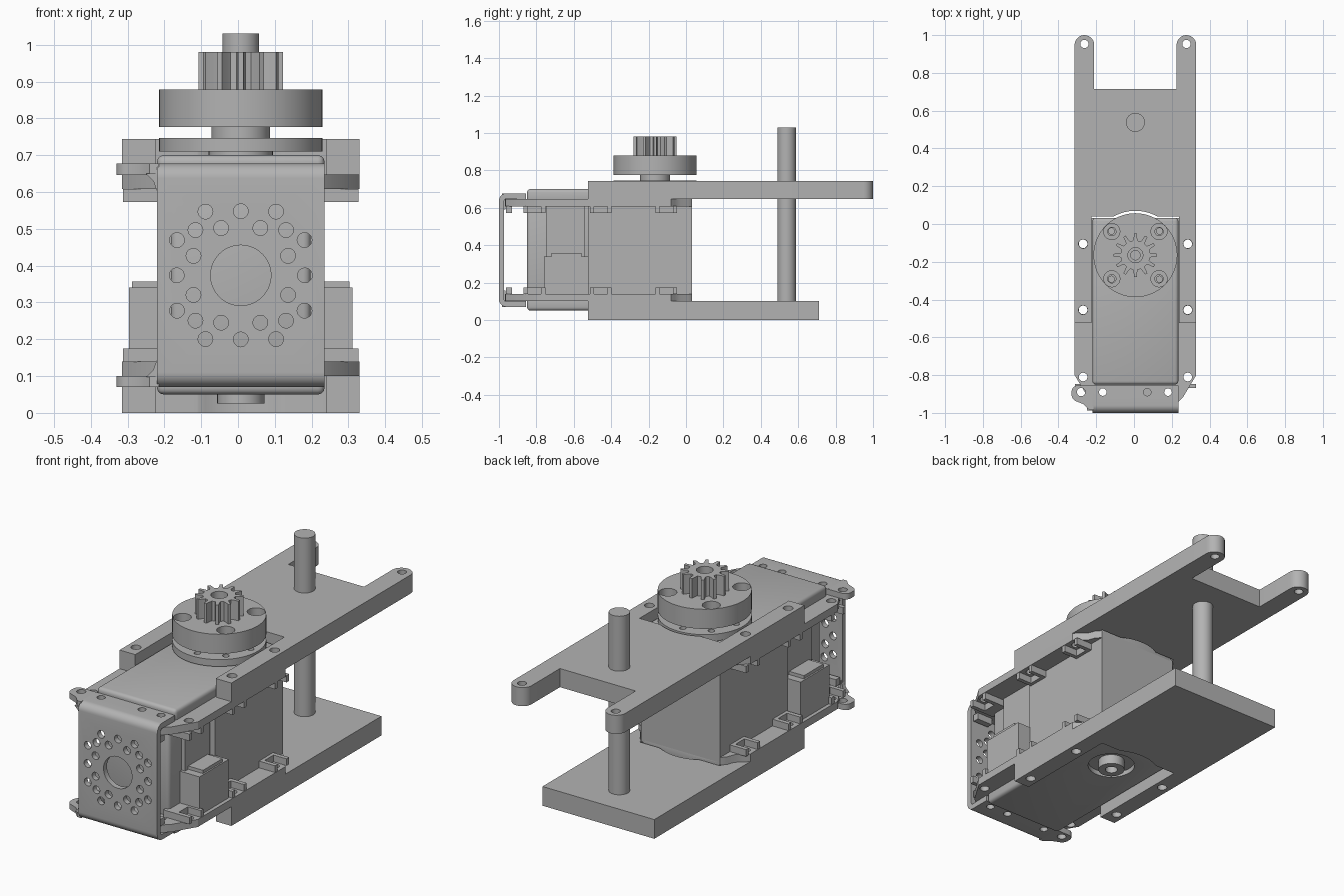
import bpy, bmesh, math

default = bpy.data.objects.get("Cube")
if default:
    bpy.data.objects.remove(default, do_unlink=True)

gray = bpy.data.materials.new("plain gray")
gray.use_nodes = True
COLOUR = (0.45, 0.45, 0.45, 1)
gray.diffuse_color = COLOUR
gray.node_tree.nodes["Principled BSDF"].inputs["Base Color"].default_value = COLOUR

CX, AY, MID = 0.0075, -0.165, 0.3735   # centre plane, drive axis, mid height
HALF = 0.2275                          # half width of the actuator body
PLACE = {"X": lambda u, v, w: (w, u, v),
         "Y": lambda u, v, w: (u, w, v),
         "Z": lambda u, v, w: (u, v, w)}


def circle(x, y, r, n=32):
    return [(x + r * math.cos(math.tau * i / n), y + r * math.sin(math.tau * i / n)) for i in range(n)]


def arc(x, y, r, a, b, n=8):
    return [(x + r * math.cos(math.radians(a + (b - a) * i / n)),
             y + r * math.sin(math.radians(a + (b - a) * i / n))) for i in range(n + 1)]


def rect(x0, x1, y0, y1):
    return [(x0, y0), (x1, y0), (x1, y1), (x0, y1)]


def mirrored(points):
    """Close a right-hand outline across the centre plane."""
    return [(CX + x, y) for x, y in points] + [(CX - x, y) for x, y in reversed(points)]


def solid(name, parts, bevel=0):
    """Extrude each (outline, low, high, axis) into one object."""
    bm = bmesh.new()
    for outline, lo, hi, axis in parts:
        place = PLACE[axis]
        a = [bm.verts.new(place(u, v, lo)) for u, v in outline]
        b = [bm.verts.new(place(u, v, hi)) for u, v in outline]
        bm.faces.new(a)
        bm.faces.new(b)
        for i in range(len(a)):
            j = (i + 1) % len(a)
            bm.faces.new((a[i], a[j], b[j], b[i]))
    bmesh.ops.recalc_face_normals(bm, faces=bm.faces)
    if bevel:
        bmesh.ops.bevel(bm, geom=bm.edges[:], offset=bevel, segments=3, profile=0.5, affect="EDGES")
    mesh = bpy.data.meshes.new(name)
    bm.to_mesh(mesh)
    bm.free()
    mesh.materials.append(gray)
    obj = bpy.data.objects.new(name, mesh)
    bpy.context.collection.objects.link(obj)
    return obj


def cut(obj, parts):
    """Subtract extruded shapes from an object."""
    cutter = solid("cutter", parts)
    cutter.hide_render = True
    mod = obj.modifiers.new("cut", "BOOLEAN")
    mod.operation, mod.solver, mod.object = "DIFFERENCE", "EXACT", cutter
    bpy.context.view_layer.update()
    result = bpy.data.meshes.new_from_object(obj.evaluated_get(bpy.context.evaluated_depsgraph_get()))
    obj.modifiers.clear()
    obj.data = result
    bpy.data.objects.remove(cutter, do_unlink=True)


def holes(points, r, lo=-1, hi=2, axis="Z"):
    return [(circle(x, y, r, 20), lo, hi, axis) for x, y in points]


SIDES = (-1, 1)
MOUNTS = (-0.105, -0.455, -0.81)
mount_points = [(CX + s * 0.277, y) for s in SIDES for y in MOUNTS]

# Upper and lower plates with a slot around the actuator
slot = [(CX - 0.232, -0.7), (CX + 0.232, -0.7), (CX + 0.232, 0.04), (CX + 0.12, 0.04)]
slot += arc(CX, AY, 0.235, 61, 119, 12) + [(CX - 0.12, 0.04), (CX - 0.232, 0.04)]
fork = [(0.322, -0.525)] + arc(0.27, 0.948, 0.052, 0, 180, 14) + [(0.218, 0.715)]
top_plate = solid("top_plate", [(mirrored(fork), 0.647, 0.744, "Z")])
base_plate = solid("base_plate", [(rect(CX - 0.322, CX + 0.322, -0.525, 0.71), 0, 0.10, "Z")])
for plate in (top_plate, base_plate):
    cut(plate, [(slot, -1, 2, "Z")])
    cut(plate, holes([p for p in mount_points if p[1] > -0.5], 0.024))
cut(top_plate, holes([(CX + s * 0.27, 0.953) for s in SIDES], 0.022))
solid("pole", [(circle(CX, 0.538, 0.05, 48), 0.08, 1.03, "Z")])

# Actuator body, recessed towards the front
solid("body_rear", [(rect(CX - HALF, CX + HALF, -0.525, 0.033), 0.12, 0.63, "Z")])
solid("body_front", [(rect(CX - 0.19, CX + 0.19, -0.85, -0.5), 0.12, 0.63, "Z")], 0.02)
solid("body_column", [(rect(CX - 0.21, CX + 0.21, -0.745, -0.54), 0.12, 0.615, "Z")])
solid("top_cap", [(rect(CX - HALF, CX + HALF, -0.85, 0.033), 0.62, 0.70, "Z")], 0.018)
bottom_cap = solid("bottom_cap", [(rect(CX - HALF, CX + HALF, -0.85, 0.033), 0.05, 0.13, "Z")], 0.018)
cut(bottom_cap, [(circle(CX, AY, 0.115, 48), 0, 0.075, "Z")])
idler = solid("idler_boss", [(circle(CX, AY, 0.064, 48), 0.025, 0.12, "Z")])
cut(idler, holes([(CX, AY)], 0.03, 0, 0.07))

# Cable sockets on both sides
for s, name in zip(SIDES, ("right_socket", "left_socket")):
    xs = sorted((CX + s * 0.18, CX + s * 0.303))
    xi = sorted((CX + s * 0.18, CX + s * 0.295))
    solid(name, [(rect(*xs, -0.76, -0.52), 0.13, 0.34, "Z"),
                 (rect(*xi, -0.72, -0.56), 0.335, 0.357, "Z")])

# Mounting flanges with open nut pockets
flange = [(0.16, -0.968), (0.2, -0.965), (0.25, -0.92), (0.322, -0.8), (0.322, -0.08),
          (0.3, -0.06), (0.265, -0.03), (0.25, 0.01), (HALF, 0.033)]
for s, level in zip(SIDES, ("lower", "upper")):
    lo, hi = sorted((MID + s * 0.234, MID + s * 0.2735))
    rim = solid(level + "_flange", [(mirrored(flange), lo, hi, "Z")])
    cut(rim, holes(mount_points + [(CX + t * 0.173, -0.89) for t in SIDES], 0.023))
    lo, hi = sorted((MID + s * 0.199, MID + s * 0.235))
    pockets = []
    for t in SIDES:
        for y in MOUNTS:
            inner = 0.20 if y > -0.6 else 0.17
            xs = sorted((CX + t * inner, CX + t * 0.245))
            xw = sorted((CX + t * 0.24, CX + t * 0.32))
            pockets.append((rect(*xs, y - 0.058, y + 0.058), lo, hi, "Z"))
            for d in (-0.047, 0.047):
                pockets.append((rect(*xw, y + d - 0.011, y + d + 0.011), lo, hi, "Z"))
        xf = sorted((CX + t * 0.13, CX + t * 0.22))
        pockets.append((rect(*xf, -0.962, -0.93), lo, hi, "Z"))
    solid(level + "_nut_pockets", pockets)

# Folded front bracket
Z0, Z1, T = 0.07, 0.677, 0.03
fold = [(-0.855, Z1)] + arc(-0.96, Z1 - 0.04, 0.04, 90, 180)
fold += arc(-0.96, Z0 + 0.04, 0.04, 180, 270) + [(-0.855, Z0), (-0.855, Z0 + T)]
fold += arc(-0.96, Z0 + 0.04, 0.012, 270, 180) + arc(-0.96, Z1 - 0.04, 0.012, 180, 90)
fold += [(-0.855, Z1 - T)]
bracket = solid("front_bracket", [(fold, CX - HALF, CX + HALF, "X")])
cut(bracket, holes([(-0.165, -0.89), (0.07, -0.89), (0.18, -0.89)], 0.02))
rings = [(CX, MID)]
for k in range(8):
    for r, a in ((0.174, 45 * k), (0.139, 45 * k + 22.5), (0.198, 90 * (k // 2) + (29, 61)[k % 2])):
        rings.append((CX + r * math.cos(math.radians(a)), MID + r * math.sin(math.radians(a))))
cut(bracket, holes(rings[1:], 0.02, -1.1, -0.95, "Y"))
cut(bracket, [(circle(*rings[0], 0.082, 48), -1.1, -0.95, "Y")])

# Side ears of the bracket, flared into the front face
ear = [(-0.215, -0.855)] + arc(-0.298, -0.887, 0.032, 90, 180)
ear += arc(-0.295, -0.905, 0.035, 180, 250) + [(-0.265, -0.955), (-0.24, -0.982), (-0.215, -0.985)]
flare = [(-0.215, 0.59), (-0.223, 0.61), (-0.23, 0.63), (-0.25, 0.65), (-0.215, 0.65)]
for s, level in zip(SIDES, ("lower", "upper")):
    lo, hi = sorted((MID + s * 0.273, MID + s * 0.3032))
    tab = solid(level + "_ear", [(ear, lo, hi, "Z")])
    cut(tab, holes([(-0.28, -0.89)], 0.022))
    solid(level + "_ear_flare", [([(x, MID + s * (z - MID)) for x, z in flare], -0.988, -0.965, "Y")])

# Output stack: horn, hub, carrier disc and pinion
solid("horn_neck", [(circle(CX, AY, 0.087, 48), 0.69, 0.72, "Z")])
horn = solid("horn_disc", [(circle(CX, AY, 0.222, 64), 0.71, 0.746, "Z")])
cut(horn, holes(circle(CX, AY, 0.18, 8), 0.016))
solid("spacer_hub", [(circle(CX, AY, 0.08, 48), 0.74, 0.78, "Z")])
carrier = solid("carrier_disc", [(circle(CX, AY, 0.222, 64), 0.776, 0.878, "Z")])
bolts = [(CX + s * 0.125, AY + t * 0.125) for s in SIDES for t in SIDES]
cut(carrier, holes(bolts, 0.043, 0.82, 1))
cut(carrier, holes(bolts, 0.022))

TEETH = 12
gear = []
for k in range(TEETH):
    for f, r in ((-0.3, 0.078), (-0.2, 0.09), (-0.12, 0.115), (0.12, 0.115), (0.2, 0.09), (0.3, 0.078)):
        a = math.tau * (k + f) / TEETH
        gear.append((CX + r * math.cos(a), AY + r * math.sin(a)))
pinion = solid("pinion_gear", [(gear, 0.87, 0.98, "Z")])
cut(pinion, holes([(CX, AY)], 0.04, 0.92, 1.2))
cut(pinion, holes([(CX, AY)], 0.025, 0.88, 1.2))

# Smooth the round faces and keep the edges crisp
bpy.ops.object.select_all(action="DESELECT")
for obj in bpy.context.collection.objects:
    if obj.type == "MESH":
        obj.select_set(True)
        bpy.context.view_layer.objects.active = obj
bpy.ops.object.shade_smooth_by_angle(angle=math.radians(30))
